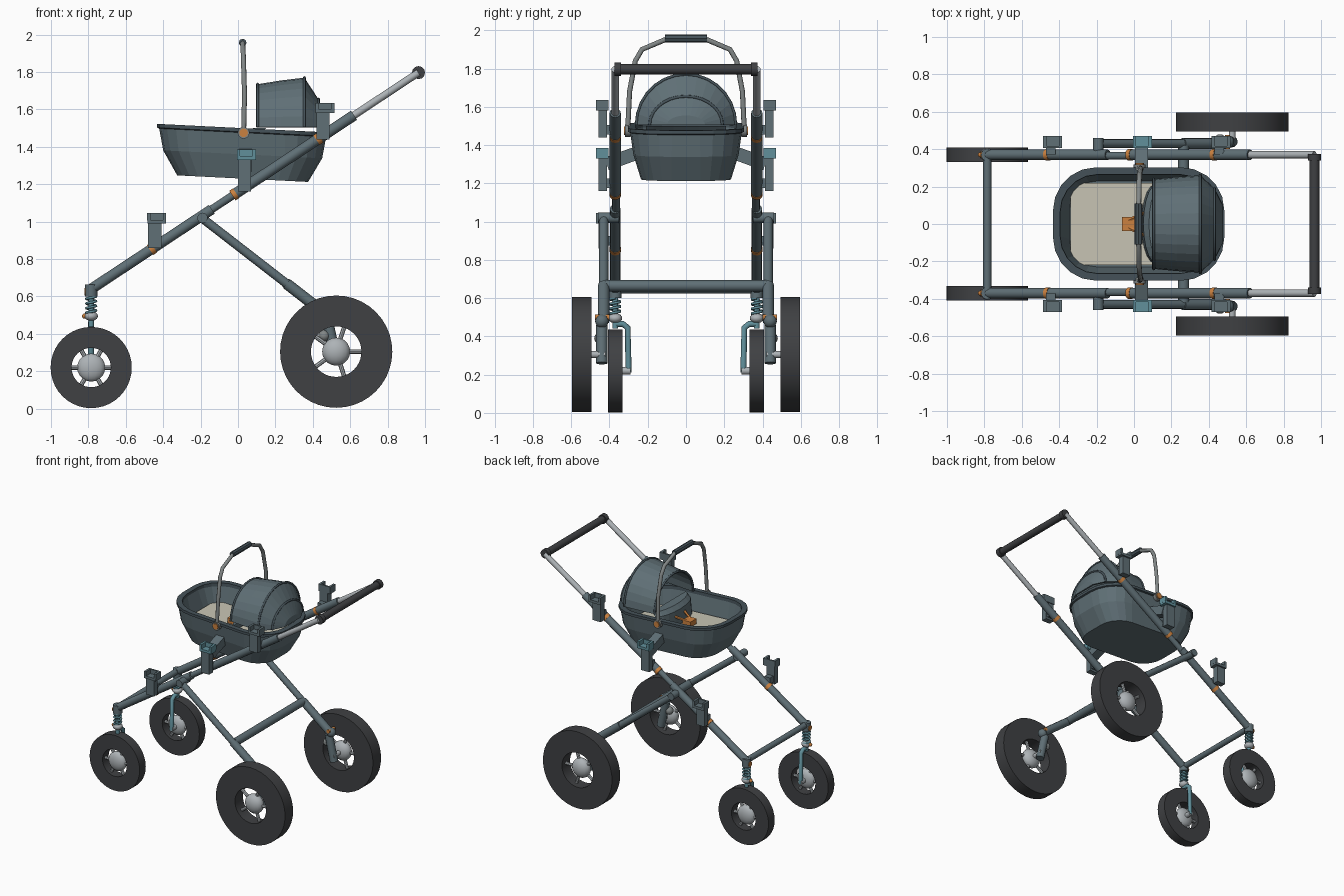
import bpy, bmesh, math
from math import sin, cos, pi
from mathutils import Vector, Matrix

cube = bpy.data.objects.get("Cube")
if cube:
    bpy.data.objects.remove(cube)


def material(name, *rgb):
    m = bpy.data.materials.new(name)
    m.use_nodes = True
    m.diffuse_color = (*rgb, 1)
    m.node_tree.nodes["Principled BSDF"].inputs["Base Color"].default_value = (*rgb, 1)
    return m


SLATE = material("slate", .115, .16, .18)
TRIM = material("dark_slate", .06, .085, .1)
RUBBER = material("rubber", .05, .052, .056)
METAL = material("light_metal", .42, .45, .47)
STEEL = material("grey_steel", .22, .24, .24)
TEAL = material("teal", .12, .28, .33)
ORANGE = material("orange", .6, .22, .05)
CREAM = material("cream", .58, .56, .46)


def add(name, bm, mat, smooth=None):
    me = bpy.data.meshes.new(name)
    bmesh.ops.recalc_face_normals(bm, faces=bm.faces)
    bm.to_mesh(me)
    bm.free()
    ob = bpy.data.objects.new(name, me)
    bpy.context.collection.objects.link(ob)
    me.materials.append(mat)
    if smooth:
        bpy.ops.object.select_all(action='DESELECT')
        ob.select_set(True)
        bpy.context.view_layer.objects.active = ob
        bpy.ops.object.shade_smooth_by_angle(angle=math.radians(smooth))
    return ob


def rod(name, p, q, r, mat, r2=None, sides=12):
    p, q = Vector(p), Vector(q)
    d = q - p
    m = Matrix.Translation((p + q) / 2) @ d.to_track_quat('Z', 'Y').to_matrix().to_4x4()
    bm = bmesh.new()
    bmesh.ops.create_cone(bm, cap_ends=True, segments=sides, radius1=r,
                          radius2=r if r2 is None else r2, depth=d.length, matrix=m)
    return add(name, bm, mat, 40)


def box(name, c, size, mat, tilt=0):
    bm = bmesh.new()
    m = Matrix.Translation(c) @ Matrix.Rotation(tilt, 4, 'X') @ Matrix.Diagonal((*size, 1))
    bmesh.ops.create_cube(bm, size=1, matrix=m)
    return add(name, bm, mat)


def ball(name, c, size, mat):
    bm = bmesh.new()
    m = Matrix.Translation(c) @ Matrix.Diagonal((*size, 1))
    bmesh.ops.create_uvsphere(bm, u_segments=16, v_segments=10, radius=1, matrix=m)
    return add(name, bm, mat, 60)


def loft(name, rings, mat, closed=True, caps=(True, True), smooth=None):
    bm = bmesh.new()
    vs = [[bm.verts.new(p) for p in ring] for ring in rings]
    n = len(vs[0])
    for a, b in zip(vs, vs[1:]):
        for i in range(n if closed else n - 1):
            j = (i + 1) % n
            bm.faces.new((a[i], a[j], b[j], b[i]))
    if caps[0]:
        bm.faces.new(vs[0])
    if caps[1]:
        bm.faces.new(vs[-1])
    return add(name, bm, mat, smooth)


def path(name, pts, r, mat):
    cu = bpy.data.curves.new(name, 'CURVE')
    cu.dimensions = '3D'
    cu.bevel_depth, cu.bevel_resolution, cu.use_fill_caps = r, 2, True
    sp = cu.splines.new('POLY')
    sp.points.add(len(pts) - 1)
    for pt, p in zip(sp.points, pts):
        pt.co = (*p, 1)
    tmp = bpy.data.objects.new(name + "_curve", cu)
    bpy.context.collection.objects.link(tmp)
    bpy.context.view_layer.update()
    bm = bmesh.new()
    me = bpy.data.meshes.new_from_object(tmp.evaluated_get(bpy.context.evaluated_depsgraph_get()))
    bm.from_mesh(me)
    bpy.data.objects.remove(tmp)
    return add(name, bm, mat, 50)


def rounded(hx, hy, r, z, cx=.025, tilt=-.05, n=5):
    pts = []
    for k, (sx, sy) in enumerate(((1, 1), (-1, 1), (-1, -1), (1, -1))):
        for i in range(n + 1):
            a = (k + i / n) * pi / 2
            x = sx * (hx - r) + r * cos(a)
            pts.append((cx + x, sy * (hy - r) + r * sin(a), z + tilt * x))
    return pts


def wheel(name, c, radius, hole, half, spokes):
    prof = [(hole, -half), (radius, -half), (radius, half), (hole, half), (hole, -half)]
    seg = 40
    rings = [[(c.x + r * cos(2 * pi * i / seg), c.y + y, c.z + r * sin(2 * pi * i / seg))
              for i in range(seg)] for r, y in prof]
    loft(name + "_tyre", rings, RUBBER, caps=(False, False), smooth=40)
    ball(name + "_hub", c, (.075, half, .075), METAL)
    for i in range(spokes):
        a = 2 * pi * i / spokes
        d = Vector((cos(a), 0, sin(a)))
        rod(name + "_spoke", c + d * .06, c + d * (hole + .01), .012, METAL, sides=8)


def rail(x, y=0):
    return Vector((x, y, .64 + .661 * (x + .785)))


def leg(x, y):
    return Vector((x, y, 1.025 - .775 * (x + .2)))


# Frame sides, wheels and fittings
for side, s in (("near", -1), ("far", 1)):
    y = .37 * s
    rod(side + "_lower_rail", rail(-.785, y), rail(-.14, y), .028, SLATE)
    rod(side + "_rail_link", rail(-.15, .365 * s), rail(0, .365 * s), .021, SLATE)
    rod(side + "_upper_rail", rail(-.03, y), rail(.62, y), .029, SLATE)
    rod(side + "_handle_rod", rail(.6, y), rail(.965, y), .02, METAL)
    for x in (-.46, -.02, .43):
        rod(side + "_rail_band", rail(x - .01, y), rail(x + .01, y), .031, ORANGE)

    # Rear leg and swing arm
    ly = .43 * s
    rod(side + "_rear_leg", leg(-.2, ly), leg(.3, ly), .024, SLATE)
    rod(side + "_leg_sleeve", leg(.26, ly), leg(.5, ly), .03, SLATE)
    rod(side + "_leg_pivot", (-.19, .35 * s, 1.02), (-.19, .46 * s, 1.02), .028, SLATE)
    ball(side + "_leg_joint", (.5, .44 * s, .48), (.035, .035, .035), SLATE)
    rod(side + "_joint_pin", (.5, .4 * s, .5), (.5, .475 * s, .5), .014, ORANGE)
    rod(side + "_swing_arm", (.48, .44 * s, .46), (.525, .44 * s, .26), .03, SLATE)
    ball(side + "_damper", (.46, .45 * s, .39), (.03, .03, .03), STEEL)
    rod(side + "_rear_axle", (.525, .42 * s, .305), (.525, .54 * s, .305), .018, METAL)
    wheel(side + "_rear_wheel", Vector((.525, .545 * s, .305)), .3, .135, .05, 5)

    # Sprung front fork with a single inner arm
    fx = -.785
    rod(side + "_fork_head", (fx, y, .6), (fx, y, .665), .033, SLATE)
    rod(side + "_fork_band", (fx - .03, y, .625), (fx - .035, y, .625), .02, ORANGE)
    coil = [(fx + .026 * cos(i * pi / 5), y + .026 * sin(i * pi / 5), .5 + .0025 * i) for i in range(41)]
    path(side + "_fork_spring", coil, .007, TEAL)
    rod(side + "_fork_stem", (fx, y, .44), (fx, y, .61), .015, TEAL)
    ball(side + "_fork_ball", (fx, y, .495), (.036, .036, .026), METAL)
    ball(side + "_fork_bolt", (fx - .035, y, .495), (.014, .014, .014), ORANGE)
    path(side + "_fork_arm", [(fx, y, .465), (fx, .33 * s, .465), (fx, .305 * s, .445),
                              (fx, .3 * s, .21)], .016, TEAL)
    rod(side + "_front_axle", (fx, .29 * s, .22), (fx, y, .22), .02, METAL)
    wheel(side + "_front_wheel", Vector((fx, y, .22)), .217, .105, .038, 6)

    # Clip brackets with open cup tops
    for x, z, h, mat in ((-.445, .86, .14, SLATE), (.035, 1.16, .18, SLATE), (.455, 1.44, .15, SLATE)):
        top = TEAL if x == .035 else mat
        box(side + "_clip_body", (x, .435 * s, z + h / 2), (.07, .045, h), mat)
        box(side + "_clip_arm", (x, .4 * s, z + .04), (.05, .06, .05), mat)
        box(side + "_clip_shelf", (x + .01, .438 * s, z + h), (.1, .064, .02), top)
        for dx in (-.042, .042):
            box(side + "_clip_prong", (x + .01 + dx, .438 * s, z + h + .025), (.018, .064, .04), top)
        box(side + "_clip_back", (x + .01, .412 * s, z + h + .025), (.08, .012, .04), top)

    # Basket mount and carry handle arm
    box(side + "_basket_mount", (.04, .335 * s, 1.33), (.07, .17, .07), SLATE, -.35 * s)
    rod(side + "_handle_pivot", (.03, .29 * s, 1.475), (.03, .318 * s, 1.475), .032, STEEL)
    rod(side + "_pivot_cap", (.03, .315 * s, 1.475), (.03, .325 * s, 1.475), .023, ORANGE)
    path(side + "_carry_arm", [(.03, .305 * s, 1.475), (.035, .295 * s, 1.68), (.03, .265 * s, 1.84),
                               (.028, .23 * s, 1.9), (.025, .1 * s, 1.955)], .014, STEEL)
    rod(side + "_harness_strap", (-.03, .02 * s, 1.4), (.11, .085 * s, 1.45), .01, ORANGE, sides=6)

# Cross members and push handle
rod("front_crossbar", (-.785, -.37, .645), (-.785, .37, .645), .022, SLATE)
rod("rear_crossbar", leg(.265, -.42), leg(.265, .42), .03, SLATE)
rod("push_handle", rail(.965, -.35), rail(.965, .35), .027, RUBBER)
for s in (-1, 1):
    rod("push_handle_cap", rail(.965, .34 * s), rail(.965, .375 * s), .035, RUBBER)
rod("carry_grip", (.025, -.11, 1.957), (.025, .11, 1.957), .021, TRIM, sides=8)

# Basket shell, rim, mattress and harness buckle
loft("basket", [rounded(.35, .235, .16, 1.23), rounded(.425, .275, .2, 1.36),
                rounded(.448, .293, .22, 1.485), rounded(.42, .265, .2, 1.485),
                rounded(.37, .23, .15, 1.32)], SLATE)
loft("basket_rim", [rounded(.446, .29, .22, 1.475), rounded(.458, .303, .23, 1.48),
                    rounded(.458, .303, .23, 1.5), rounded(.42, .265, .2, 1.5),
                    rounded(.418, .263, .2, 1.475), rounded(.446, .29, .22, 1.475)],
     TRIM, caps=(False, False))
loft("mattress", [rounded(.365, .22, .06, 1.32), rounded(.365, .22, .06, 1.36)], CREAM)
box("harness_buckle", (-.03, 0, 1.39), (.07, .075, .04), ORANGE)
box("harness_crotch_strap", (-.03, 0, 1.365), (.03, .04, .03), ORANGE)


# Hood: arched shell with piping on its ribs
def arch(x, ry, h, n=14):
    return [(x, ry * cos(pi * i / n), 1.505 + h * sin(pi * i / n)) for i in range(n + 1)]


ribs = [arch(.105, .24, .23), arch(.23, .252, .25), arch(.355, .26, .265),
        arch(.43, .19, .15), arch(.475, .1, .05)]
hood = loft("hood", ribs, SLATE, closed=False, caps=(False, True))
shell = hood.modifiers.new("thickness", 'SOLIDIFY')
shell.thickness, shell.offset = .012, -1
for i in (0, 2, 3):
    path("hood_piping", ribs[i], .008, TRIM)

# Curved backrest under the hood
back = [[(.11 - .07 * sin(pi * i / 10) + lean, .21 * cos(pi * i / 10), z) for i in range(11)]
        for z, lean in ((1.36, 0), (1.47, .01), (1.5, .04))]
loft("backrest", back, SLATE, closed=False, caps=(False, True))
